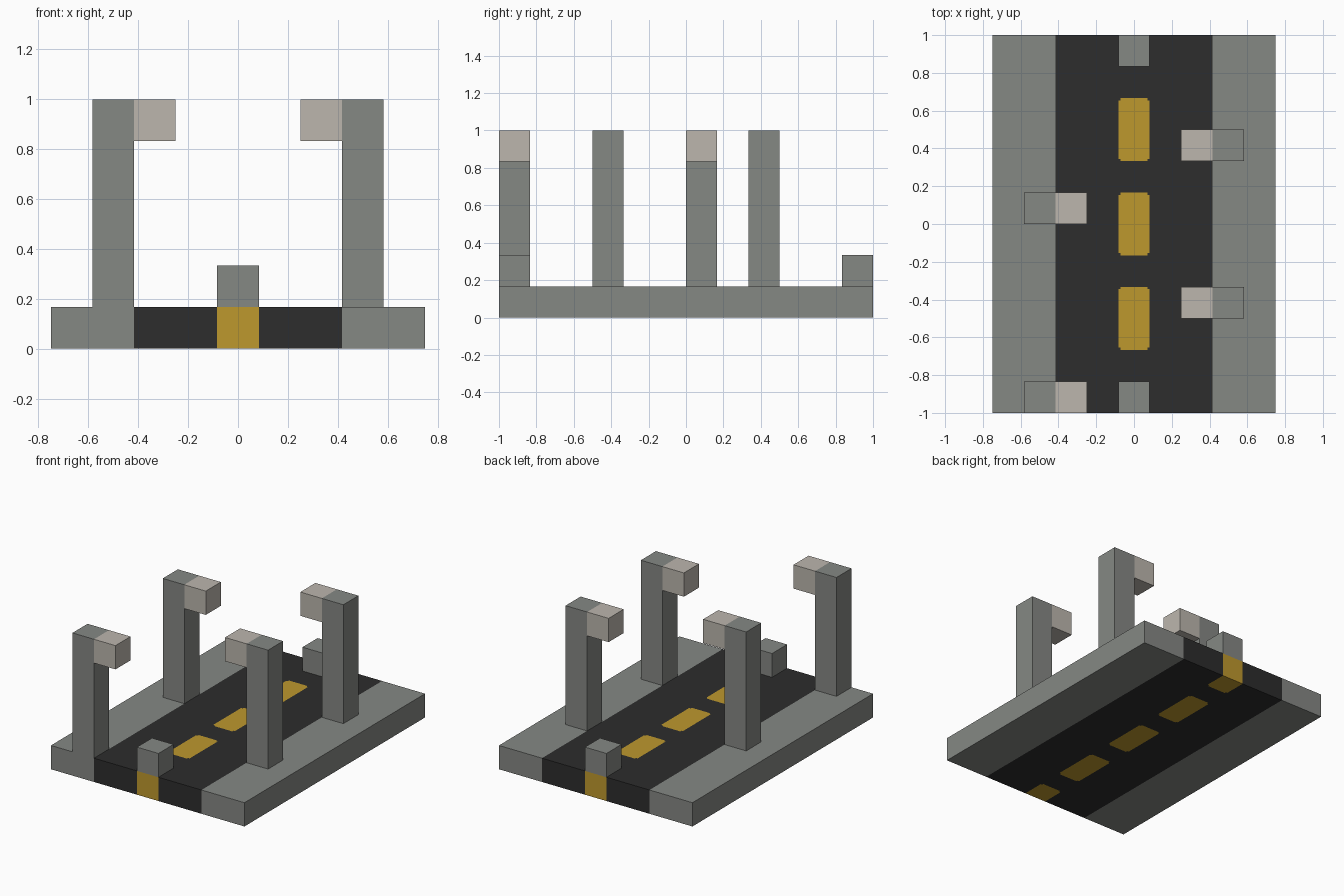
import bpy
import bmesh
from mathutils import Vector

cube = bpy.data.objects.get("Cube")
if cube:
    bpy.data.objects.remove(cube, do_unlink=True)

U = 1 / 6          # grid module: every part is a multiple of this
NOTCH = 0.012      # tiny stepped corner of the painted dashes


def material(name, rgb):
    mat = bpy.data.materials.new(name)
    mat.use_nodes = True
    mat.diffuse_color = (*rgb, 1)
    bsdf = mat.node_tree.nodes["Principled BSDF"]
    bsdf.inputs["Base Color"].default_value = (*rgb, 1)
    bsdf.inputs["Roughness"].default_value = 0.9
    return mat


concrete = material("concrete grey", (0.235, 0.246, 0.231))
asphalt = material("asphalt black", (0.026, 0.026, 0.026))
yellow = material("road yellow", (0.515, 0.314, 0.027))
lamp_light = material("lamp beige", (0.503, 0.468, 0.423))


def finish(name, bm, mats, rule=None):
    """Turn a bmesh into an object, picking a material per face by a rule."""
    bmesh.ops.recalc_face_normals(bm, faces=bm.faces)
    if rule:
        for f in bm.faces:
            f.material_index = rule(f.calc_center_median(), f.normal)
    mesh = bpy.data.meshes.new(name)
    bm.to_mesh(mesh)
    bm.free()
    for m in mats:
        mesh.materials.append(m)
    obj = bpy.data.objects.new(name, mesh)
    bpy.context.collection.objects.link(obj)
    return obj


def box(lo, hi):
    bm = bmesh.new()
    bmesh.ops.create_cube(bm, size=1)
    lo, hi = Vector(lo), Vector(hi)
    for v in bm.verts:
        v.co = (lo + hi) / 2 + v.co * (hi - lo)
    return bm


def cut(bm, axis, positions):
    normal = Vector((0, 0, 0))
    normal[axis] = 1
    for p in positions:
        bmesh.ops.bisect_plane(bm, geom=bm.verts[:] + bm.edges[:] + bm.faces[:],
                               dist=1e-5, plane_co=normal * p, plane_no=normal)


# Street slab: pavements, road and dashes as cut faces of one block
half_dash, road_half = U / 2, 2.5 * U
dashes = [(-7 * U, -5 * U), (-4 * U, -2 * U), (-U, U), (2 * U, 4 * U), (5 * U, 7 * U)]


def street_rule(c, n):
    if abs(c.x) > road_half:
        return 0
    if abs(c.x) < half_dash:
        for a, b in dashes:
            if a < c.y < b:
                corner = (abs(c.x) > half_dash - NOTCH
                          and min(c.y - a, b - c.y) < NOTCH)
                return 1 if corner and abs(n.z) > 0.5 else 2
    return 1


slab = box((-4.5 * U, -1, 0), (4.5 * U, 1, U))
for s in (-1, 1):
    cut(slab, 0, [s * road_half, s * half_dash, s * (half_dash - NOTCH)])
for a, b in dashes:
    cut(slab, 1, [p for p in (a, a + NOTCH, b - NOTCH, b) if abs(p) < 0.99])
finish("street_slab", slab, [concrete, asphalt, yellow], street_rule)


# Street lamps: an L-shaped profile, its overhanging end is the light
def street_lamp(name, side, y):
    outer, inner, tip = 3.5 * U, 2.5 * U, 1.5 * U
    profile = [(outer, U), (inner, U), (inner, 5 * U),
               (tip, 5 * U), (tip, 6 * U), (outer, 6 * U)]
    bm = bmesh.new()
    face = bm.faces.new([bm.verts.new((side * x, y, z)) for x, z in profile])
    new = bmesh.ops.extrude_face_region(bm, geom=[face])["geom"]
    bmesh.ops.translate(bm, vec=(0, U, 0),
                        verts=[g for g in new if isinstance(g, bmesh.types.BMVert)])
    cut(bm, 0, [side * inner])
    finish(name, bm, [concrete, lamp_light],
           lambda c, n: 1 if abs(c.x) < inner - 0.01 else 0)


street_lamp("street_lamp_right_front", -1, -6 * U)
street_lamp("street_lamp_right_back", -1, 0)
street_lamp("street_lamp_left_front", 1, -3 * U)
street_lamp("street_lamp_left_back", 1, 2 * U)

# Concrete blocks standing at both ends of the road
for name, y in (("end_block_front", -6 * U), ("end_block_back", 5 * U)):
    finish(name, box((-U / 2, y, U), (U / 2, y + U, 2 * U)), [concrete])
